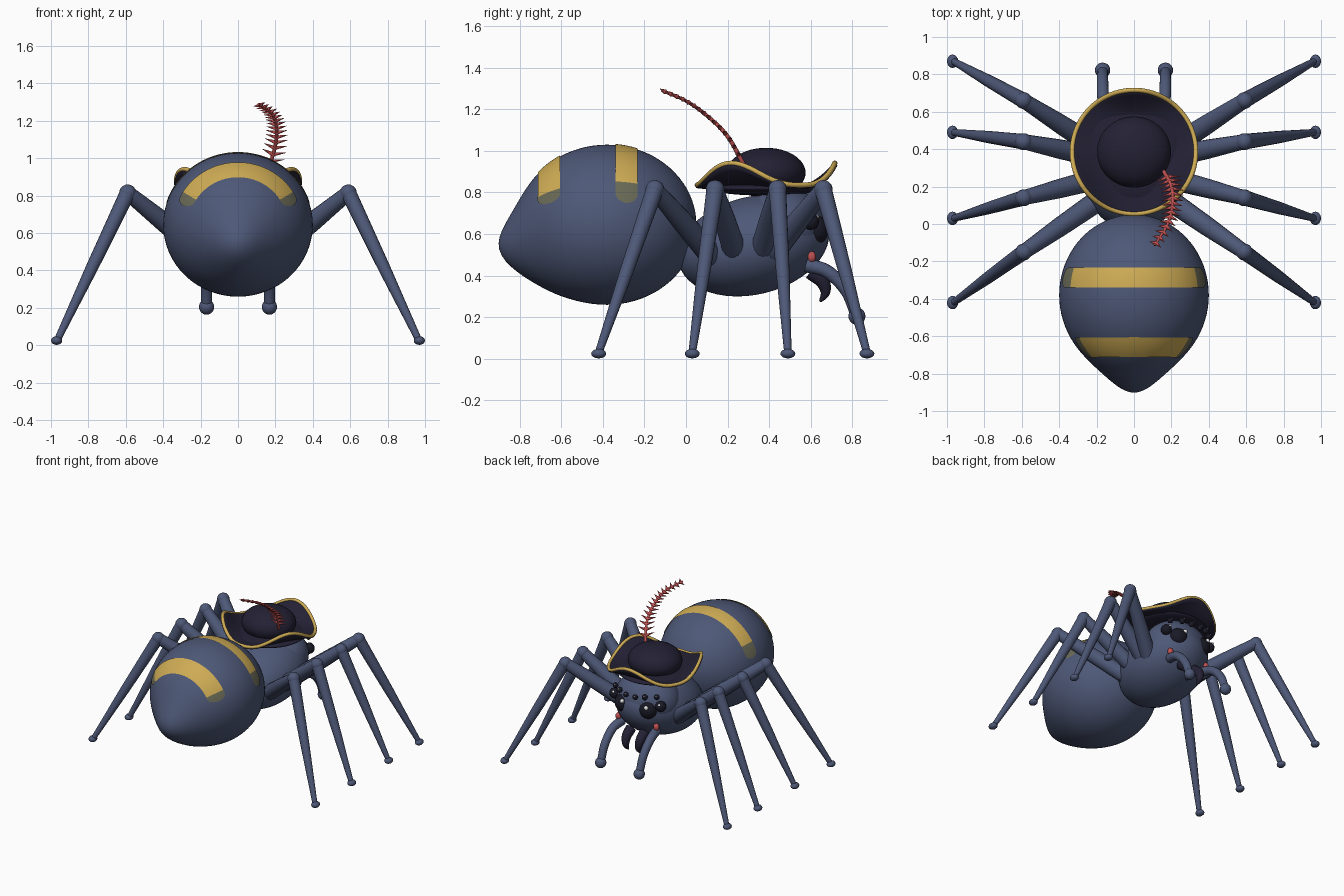
import bpy, bmesh, math
from math import sin, cos, pi, radians
from mathutils import Vector, Matrix

if "Cube" in bpy.data.objects:
    bpy.data.objects.remove(bpy.data.objects["Cube"])


def material(name, rgb):
    m = bpy.data.materials.new(name)
    m.diffuse_color = (*rgb, 1)
    m.use_nodes = True
    m.node_tree.nodes["Principled BSDF"].inputs["Base Color"].default_value = m.diffuse_color
    return m


BLUE = material("slate blue", (0.076, 0.098, 0.185))
GOLD = material("gold", (0.62, 0.41, 0.09))
OLIVE = material("dull olive", (0.145, 0.145, 0.095))
HAT = material("dark violet", (0.017, 0.015, 0.034))
EYE = material("eye black", (0.010, 0.010, 0.020))
WHITE = material("white", (0.9, 0.9, 0.9))
RED = material("feather red", (0.55, 0.085, 0.085))


def finish(name, bm, mat, angle=60):
    bmesh.ops.recalc_face_normals(bm, faces=bm.faces[:])
    me = bpy.data.meshes.new(name)
    bm.to_mesh(me)
    bm.free()
    me.materials.append(mat)
    ob = bpy.data.objects.new(name, me)
    bpy.context.collection.objects.link(ob)
    bpy.ops.object.select_all(action='DESELECT')
    ob.select_set(True)
    bpy.context.view_layer.objects.active = ob
    bpy.ops.object.shade_smooth_by_angle(angle=radians(angle))
    return ob


def ball(name, c, r, mat, tilt=0, seg=32):
    r = (r, r, r) if isinstance(r, (int, float)) else r
    bm = bmesh.new()
    mx = Matrix.Translation(c) @ Matrix.Rotation(tilt, 4, 'X') @ Matrix.Diagonal((*r, 1))
    bmesh.ops.create_uvsphere(bm, u_segments=seg, v_segments=seg // 2, radius=1, matrix=mx)
    return finish(name, bm, mat)


def tube(name, pts, radii, mat, sides=16, closed=False):
    """Round tube through points, with one radius per point."""
    pts = [Vector(p) for p in pts]
    n = len(pts)
    bm = bmesh.new()
    rings = []
    for i, p in enumerate(pts):
        a, b = (pts[i - 1], pts[(i + 1) % n]) if closed else (pts[max(i - 1, 0)], pts[min(i + 1, n - 1)])
        t = (b - a).normalized()
        ref = Vector((0, 0, 1)) if abs(t.z) < 0.9 and closed else Vector((0.9, 0.1, 0.05))
        if abs(t.dot(ref.normalized())) > 0.9:
            ref = Vector((0, 0, 1))
        u = t.cross(ref).normalized()
        v = t.cross(u)
        rings.append([bm.verts.new(p + radii[i] * (u * cos(2 * pi * k / sides) + v * sin(2 * pi * k / sides)))
                      for k in range(sides)])
    for i in range(n if closed else n - 1):
        r0, r1 = rings[i], rings[(i + 1) % n]
        for k in range(sides):
            j = (k + 1) % sides
            bm.faces.new((r0[k], r0[j], r1[j], r1[k]))
    if not closed:
        bm.faces.new(rings[0])
        bm.faces.new(rings[-1])
    return finish(name, bm, mat)


def spline(pts, steps=6):
    """Catmull-Rom samples through the points."""
    p = [Vector(q) for q in pts]
    p = [2 * p[0] - p[1]] + p + [2 * p[-1] - p[-2]]
    out = []
    for i in range(1, len(p) - 2):
        a, b, c, d = p[i - 1:i + 3]
        for s in range(steps):
            t = s / steps
            out.append(0.5 * (2 * b + (c - a) * t + (2 * a - 5 * b + 4 * c - d) * t * t
                              + (3 * b - a - 3 * c + d) * t ** 3))
    return out + [p[-2]]


# Abdomen: ellipsoid with a soft bulge pushed out of the rear
def bulge(co):
    if co.y < -0.38:
        co.y -= 0.11 * math.exp(-(co.x ** 2 + (co.z - 0.51) ** 2) / (2 * 0.125 ** 2)) * min(1, (-0.38 - co.y) / 0.2)
    return co


bm = bmesh.new()
bmesh.ops.create_uvsphere(bm, u_segments=64, v_segments=40, radius=1, matrix=Matrix.Translation(
    (0, -0.38, 0.645)) @ Matrix.Rotation(pi / 2, 4, 'X') @ Matrix.Diagonal((0.40, 0.385, 0.43, 1)))
for v in bm.verts:
    bulge(v.co)
finish("abdomen", bm, BLUE)


# Stripes: thin curved plates over the abdomen with faded rounded ends
def stripe(name, yc, half, end):
    bm = bmesh.new()
    n, m = 72, 6
    grid = []
    for i in range(n + 1):
        a = radians(end) * (2 * i / n - 1)
        over = max(0, (abs(math.degrees(a)) - (end - 7)) / 7)
        w = half * math.sqrt(max(0.04, 1 - over ** 2))
        row = []
        for j in range(m + 1):
            y = yc + w * (2 * j / m - 1)
            s = math.sqrt(1 - ((y + 0.38) / 0.43) ** 2)
            co = Vector((0.40 * s * sin(a), y, 0.645 + 0.385 * s * cos(a)))
            out = Vector((co.x / 0.16, (y + 0.38) / 0.185, (co.z - 0.645) / 0.148)).normalized()
            row.append(bm.verts.new(bulge(co) + out * 0.005))
        grid.append(row)
    for i in range(n):
        faded = abs(end * (2 * (i + 0.5) / n - 1)) > 57.5
        for j in range(m):
            f = bm.faces.new((grid[i][j], grid[i + 1][j], grid[i + 1][j + 1], grid[i][j + 1]))
            f.material_index = int(faded)
    finish(name, bm, GOLD).data.materials.append(OLIVE)


stripe("front_stripe", -0.287, 0.052, 74)
stripe("rear_stripe", -0.655, 0.052, 70)

# Thorax and head
ball("thorax", (0, 0.325, 0.545), (0.29, 0.37, 0.235), BLUE, radians(14), 48)
ball("head", (0, 0.47, 0.63), (0.25, 0.205, 0.20), BLUE, 0, 48)

for s, side in ((-1, "left"), (1, "right")):
    # Legs: hip, knee and foot, as (hip y, knee y, foot y)
    for i, (hy, ky, fy) in enumerate(((0.41, 0.66, 0.87), (0.36, 0.44, 0.49), (0.24, 0.14, 0.03), (0.12, -0.15, -0.42))):
        hip, knee, foot = Vector((s * 0.2, hy, 0.5)), Vector((s * 0.59, ky, 0.815)), Vector((s * 0.965, fy, 0.03))
        tag = f"{side}_leg_{i + 1}"
        tube(tag + "_upper", [hip, hip.lerp(knee, 0.5), knee], [0.058, 0.052, 0.04], BLUE)
        tube(tag + "_lower", [knee, knee.lerp(foot, 0.5), foot], [0.042, 0.033, 0.018], BLUE)
        ball(tag + "_hip", hip, 0.058, BLUE, 0, 16)
        ball(tag + "_knee", knee, 0.045, BLUE, 0, 20)
        ball(tag + "_foot", (s * 0.97, fy, 0.025), (0.03, 0.036, 0.023), BLUE, 0, 16)
    # Feelers beside the mouth
    path = spline([(s * 0.15, 0.58, 0.45), (s * 0.165, 0.68, 0.42), (s * 0.168, 0.77, 0.33), (s * 0.168, 0.82, 0.21)])
    tube(side + "_feeler", path, [0.034 - 0.006 * i / len(path) for i in range(len(path))], BLUE)
    ball(side + "_feeler_tip", (s * 0.168, 0.822, 0.205), 0.041, BLUE, 0, 20)
    # Fangs
    path = spline([(s * 0.06, 0.60, 0.42), (s * 0.06, 0.655, 0.375), (s * 0.055, 0.67, 0.32), (s * 0.05, 0.645, 0.275)])
    tube(side + "_fang", path, [0.036 * (1 - (i / len(path)) ** 2) + 0.002 for i in range(len(path))], HAT)
    # Cheeks
    ball(side + "_cheek", (s * 0.165, 0.605, 0.49), (0.022, 0.02, 0.028), RED, 0, 16)
    # Eyes with highlights
    ball(side + "_main_eye", (s * 0.105, 0.62, 0.62), (0.07, 0.065, 0.07), EYE, 0, 32)
    ball(side + "_main_glint", (s * 0.105 - 0.02, 0.675, 0.655), 0.016, WHITE, 0, 12)
    for k, (x, y, z, r) in enumerate(((0.04, 0.69, 0.725, 0.02), (0.11, 0.67, 0.735, 0.022),
                                      (0.20, 0.60, 0.66, 0.04), (0.18, 0.62, 0.735, 0.02))):
        ball(f"{side}_small_eye_{k}", (s * x, y, z), r, EYE, 0, 16)
        ball(f"{side}_small_glint_{k}", (s * x - 0.2 * r, y + 0.75 * r, z + 0.55 * r), r * 0.25, WHITE, 0, 8)

# Hat: three-peaked brim, gold trim and domed crown
HY, N = 0.385, 96


def rim(t, r=0.335):
    lift = ((1 + cos(3 * (t - pi / 2))) / 2) ** 1.4
    return Vector((r * cos(t), HY + r * sin(t), 0.832 + 0.105 * lift))


bm = bmesh.new()
rows = []
for q in range(9):
    f = q / 8
    row = []
    for k in range(N):
        t = 2 * pi * k / N
        e = rim(t, 0.15 + 0.185 * f)
        e.z = 0.82 + (e.z - 0.82) * f ** 1.8
        row.append(bm.verts.new(e))
    rows.append(row)
for r0, r1 in zip(rows, rows[1:]):
    for k in range(N):
        bm.faces.new((r0[k], r0[(k + 1) % N], r1[(k + 1) % N], r1[k]))
bm.faces.new(rows[0])
brim = finish("hat_brim", bm, HAT)
sol = brim.modifiers.new("thickness", 'SOLIDIFY')
sol.thickness, sol.offset = 0.022, 0
tube("hat_trim", [rim(2 * pi * k / N, 0.331) + Vector((0, 0, 0.004)) for k in range(N)], [0.0125] * N, GOLD, 10, True)
ball("hat_crown", (0, HY, 0.895), (0.198, 0.19, 0.12), HAT, 0, 48)
ball("hat_band", (0, HY, 0.82), (0.27, 0.27, 0.035), HAT, 0, 48)

# Feather: curved quill with paired barbs that shorten towards the tip
quill = spline([(0.16, 0.28, 0.93), (0.20, 0.20, 1.07), (0.205, 0.10, 1.17), (0.18, 0.0, 1.24), (0.11, -0.115, 1.29)], 8)
tube("feather_quill", quill, [0.011 - 0.004 * i / len(quill) for i in range(len(quill))], RED, 8)
for i in range(3, len(quill) - 1, 2):
    t = (quill[i + 1] - quill[i - 1]).normalized()
    across = t.cross(Vector((0, -0.6, -0.8))).cross(t).cross(t).normalized()
    length = 0.075 - 0.04 * i / len(quill)
    for s in (-1, 1):
        tip = quill[i] + (s * across + 0.35 * t).normalized() * length
        tube(f"feather_barb_{i}_{s}", [quill[i], tip], [0.012, 0.001], RED, 6)
